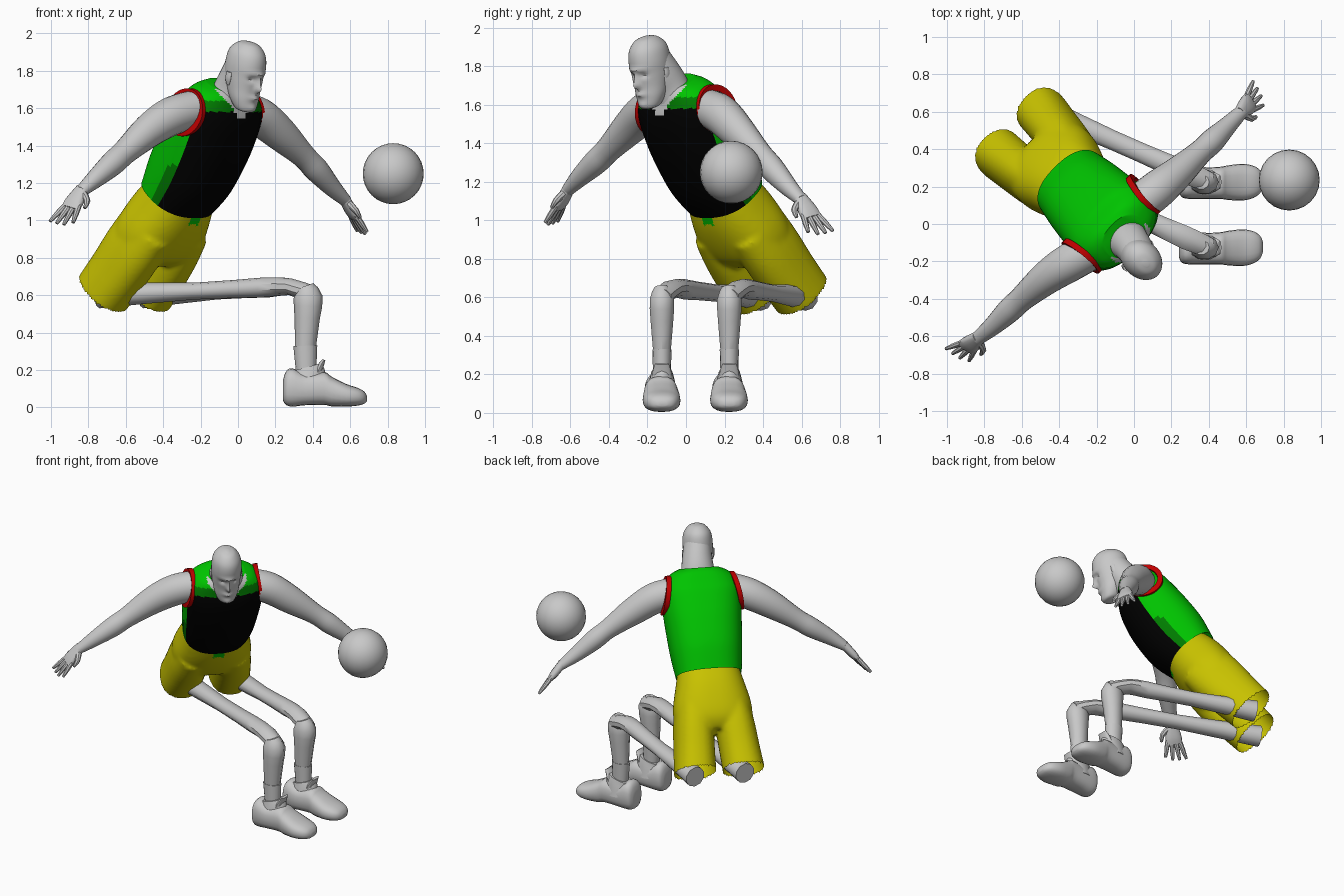
import bpy, bmesh, math
from mathutils import Vector, Matrix

cube = bpy.data.objects.get("Cube")
if cube:
    bpy.data.objects.remove(cube)


def material(name, rgb):
    m = bpy.data.materials.new(name)
    m.use_nodes = True
    m.diffuse_color = (*rgb, 1)
    m.node_tree.nodes["Principled BSDF"].inputs["Base Color"].default_value = (*rgb, 1)
    return m


GREY = material("plain grey", (0.58, 0.58, 0.58))
GREEN = material("jersey green", (0, 0.55, 0))
DARK = material("dark green", (0, 0.2, 0))
BLACK = material("panel black", (0, 0, 0))
RED = material("trim red", (0.52, 0, 0))
YELLOW = material("shorts yellow", (0.58, 0.54, 0))

# Body frame: u forward, v to the figure's left, z up
R = math.sqrt(0.5)
FWD, LEFT, UP, X = Vector((R, -R, 0)), Vector((R, R, 0)), Vector((0, 0, 1)), Vector((1, 0, 0))
ORIGIN = Vector((-0.06, -0.06, 0))


def body(u, v, z):
    return ORIGIN + FWD * u + LEFT * v + UP * z


def local(p):
    return (p - ORIGIN).dot(FWD), (p - ORIGIN).dot(LEFT), p.z


def smooth_rows(rows, sub):
    """Catmull-Rom through rows of numbers."""
    out = []
    for i in range(len(rows) - 1):
        quad = rows[max(i - 1, 0)], rows[i], rows[i + 1], rows[min(i + 2, len(rows) - 1)]
        for t in (k / sub for k in range(sub)):
            out.append([b + 0.5 * t * (c - a + t * (2*a - 5*b + 4*c - d + t * (3*(b - c) + d - a)))
                        for a, b, c, d in zip(*quad)])
    return out + [list(rows[-1])]


def finish(name, bm, mats):
    bmesh.ops.recalc_face_normals(bm, faces=bm.faces)
    me = bpy.data.meshes.new(name)
    bm.to_mesh(me)
    bm.free()
    for m in mats:
        me.materials.append(m)
    ob = bpy.data.objects.new(name, me)
    bpy.context.collection.objects.link(ob)
    bpy.ops.object.select_all(action='DESELECT')
    ob.select_set(True)
    bpy.context.view_layer.objects.active = ob
    bpy.ops.object.shade_smooth_by_angle(angle=math.radians(40))
    return ob


def add_loft(bm, rings, seg=16, power=2.0, rule=None, warp=None, first_cap=True):
    """Skin rings of (centre, axis a, axis b); a points to the angle zero."""
    loops = []
    for c, a, b in rings:
        loop = []
        for t in (2 * math.pi * k / seg for k in range(seg)):
            x, y = (math.copysign(abs(f) ** (2 / power), f) for f in (math.cos(t), math.sin(t)))
            p = c + a * x + b * y
            loop.append(bm.verts.new(warp(p) if warp else p))
        loops.append(loop)
    for lo, hi in zip(loops, loops[1:]):
        for k in range(seg):
            f = bm.faces.new((lo[k], lo[(k + 1) % seg], hi[(k + 1) % seg], hi[k]))
            if rule:
                f.material_index = rule(f.calc_center_median(), math.cos(2 * math.pi * (k + 0.5) / seg))
    for loop in loops[0 if first_cap else 1::len(loops) - 1 if first_cap else len(loops) - 2]:
        bm.faces.new(loop)


def add_tube(bm, path, side=FWD, sub=4, **kw):
    """Path rows: x, y, z, radius along side, radius across."""
    rows = smooth_rows(path, sub)
    pts = [Vector(r[:3]) for r in rows]
    rings = []
    for i, r in enumerate(rows):
        t = (pts[min(i + 1, len(pts) - 1)] - pts[max(i - 1, 0)]).normalized()
        a = (side - t * side.dot(t)).normalized()
        rings.append((pts[i], a * r[3], t.cross(a) * r[4]))
    add_loft(bm, rings, **kw)


def tube(name, path, mats=(GREY,), **kw):
    bm = bmesh.new()
    add_tube(bm, path, **kw)
    return finish(name, bm, mats)


def trunk(rows):
    """Body rows u, v, z, width, depth become path rows."""
    return [(*body(u, v, z), d, w) for u, v, z, w, d in rows]


# Jersey: black front panel with dark green edges, green back and sides, bare V at the neck
def jersey_rule(p, c):
    u, v, z = local(p)
    if c > 0.3 and abs(v) < 0.13 and z > 1.53 + 1.1 * abs(v):
        return 2
    if c > 0.32 and z < 1.64:
        return 1 if z < 1.58 else 3
    return 3 if c > 0.05 and z < 1.3 else 0


tube("jersey", trunk([
    (-0.375, 0, 1.125, 0.215, 0.18), (-0.275, 0, 1.25, 0.235, 0.215), (-0.17, 0, 1.40, 0.25, 0.215),
    (-0.10, 0, 1.51, 0.258, 0.20), (-0.055, 0, 1.59, 0.258, 0.18), (-0.025, 0, 1.65, 0.235, 0.15),
    (-0.002, 0, 1.695, 0.185, 0.125), (0.01, 0, 1.72, 0.125, 0.10)]), (GREEN, BLACK, GREY, DARK),
    seg=72, sub=7, power=2.4, rule=jersey_rule, first_cap=False)

# Shorts: seat and legs fused into one skin, then opened at the hems
bm = bmesh.new()
add_tube(bm, trunk([
    (-0.33, 0, 1.165, 0.195, 0.155), (-0.41, 0, 1.065, 0.225, 0.185), (-0.49, 0, 0.96, 0.255, 0.19),
    (-0.555, 0, 0.88, 0.255, 0.175), (-0.595, 0, 0.82, 0.23, 0.13)]), seg=48, power=2.4)
for s in (1, -1):
    add_tube(bm, trunk([
        (-0.47, s * 0.125, 0.97, 0.115, 0.175), (-0.57, s * 0.137, 0.85, 0.128, 0.178),
        (-0.68, s * 0.15, 0.72, 0.132, 0.168), (-0.79, s * 0.162, 0.60, 0.137, 0.158)]), seg=24, power=2.3)
shorts = finish("shorts", bm, (YELLOW, GREEN))
remesh = shorts.modifiers.new("fuse", 'REMESH')
remesh.mode, remesh.voxel_size = 'VOXEL', 0.013
relax = shorts.modifiers.new("relax", 'SMOOTH')
relax.factor, relax.iterations = 0.5, 8
for name in [m.name for m in shorts.modifiers if m.type in {'REMESH', 'SMOOTH'}]:
    bpy.ops.object.modifier_move_to_index(modifier=name, index=0 if name == "fuse" else 1)
    bpy.ops.object.modifier_apply(modifier=name)
bm = bmesh.new()
bm.from_mesh(shorts.data)
hem, down = body(-0.78, 0, 0.61), (FWD * -0.67 - UP * 0.74)
bmesh.ops.delete(bm, context='FACES',
                 geom=[f for f in bm.faces if (f.calc_center_median() - hem).dot(down) > -0.012])
for f in bm.faces:
    u, v, z = local(f.calc_center_median())
    f.smooth = True
    f.material_index = int(abs(v) < 0.035 and z > 0.975 and f.normal.dot(FWD) > 0.4)
bm.to_mesh(shorts.data)
bm.free()

# Legs, socks and shoes, all pointing along x
for side, y, s in (("left", 0.225, 1), ("right", -0.125, -1)):
    hip, knee = body(-0.80, s * 0.165, 0.60), Vector((0.28, y + 0.05, 0.645))
    tube(side + "_thigh", [
        (*hip, 0.07, 0.07), (*hip.lerp(knee, 0.5), 0.045, 0.055), (*(hip.lerp(knee, 0.85) + UP * 0.003), 0.053, 0.058),
        (*knee, 0.045, 0.065), (0.40, y, 0.60, 0.05, 0.055)], side=UP, seg=10, sub=2)
    tube(side + "_shin", [
        (0.36, y, 0.65, 0.045, 0.04), (0.375, y, 0.59, 0.078, 0.066), (0.37, y, 0.48, 0.068, 0.062),
        (0.36, y, 0.31, 0.055, 0.047)], side=X, seg=10, sub=2)
    tube(side + "_sock", [(0.36, y, 0.33, 0.064, 0.05), (0.365, y, 0.16, 0.052, 0.045)], side=X, sub=1)
    tube(side + "_shoe_cuff", [(0.375, y, 0.10, 0.10, 0.08), (0.375, y, 0.17, 0.095, 0.066),
                               (0.365, y, 0.215, 0.085, 0.054)], side=X)
    tube(side + "_shoe_tongue", [(0.41, y, 0.15, 0.03, 0.055), (0.435, y, 0.21, 0.02, 0.05),
                                 (0.46, y, 0.255, 0.008, 0.036)], side=X, sub=2)
    profile = [(0.24, 0.04, 0.04, 0.14), (0.255, 0.07, 0.015, 0.19), (0.29, 0.08, 0.005, 0.21),
               (0.36, 0.083, 0.012, 0.18), (0.46, 0.086, 0.014, 0.19),
               (0.50, 0.092, 0.006, 0.165), (0.58, 0.098, 0.005, 0.125), (0.64, 0.085, 0.01, 0.105),
               (0.675, 0.06, 0.02, 0.085), (0.69, 0.025, 0.035, 0.06)]
    bm = bmesh.new()
    add_loft(bm, [(Vector((x, y - 0.01 + 0.03 * (x - 0.3), (lo + hi) / 2)), Vector((0, w, 0)), UP * (hi - lo) / 2)
                  for x, w, lo, hi in smooth_rows(profile, 3)], seg=20, power=2.5)
    finish(side + "_shoe", bm, [GREY])

# Arms and hands: path, fingertip, spread direction of the fingers
arms = {
    "left": ([(0.02, 0.10, 1.585, 0.10, 0.10), (0.12, 0.18, 1.55, 0.103, 0.103), (0.23, 0.27, 1.46, 0.088, 0.092),
              (0.35, 0.38, 1.345, 0.066, 0.066), (0.42, 0.445, 1.27, 0.066, 0.066), (0.50, 0.525, 1.18, 0.05, 0.05),
              (0.575, 0.60, 1.105, 0.037, 0.031)], (0.665, 0.70, 0.94), (0.35, -0.93, 0)),
    "right": ([(-0.22, -0.14, 1.60, 0.10, 0.10), (-0.35, -0.21, 1.56, 0.103, 0.103), (-0.47, -0.29, 1.485, 0.09, 0.092),
               (-0.60, -0.40, 1.37, 0.068, 0.068), (-0.67, -0.465, 1.305, 0.066, 0.066),
               (-0.76, -0.55, 1.225, 0.05, 0.05), (-0.84, -0.615, 1.155, 0.037, 0.031)],
              (-0.945, -0.70, 0.99), (0.9, -0.43, 0))}
for side, (path, tip, spread) in arms.items():
    s = 1 if side == "left" else -1
    tube(side + "_arm", path, seg=20)
    wrist, spread = Vector(path[-1][:3]), Vector(spread)
    reach = Vector(tip) - wrist
    knuckle = wrist + reach * 0.55
    tube(side + "_palm", [(*(wrist - reach * 0.1), 0.036, 0.028), (*wrist.lerp(knuckle, 0.6), 0.054, 0.026),
                          (*knuckle, 0.054, 0.018)], side=spread, seg=14, power=2.5)
    for k in range(4):
        off = (k - 1.5) / 1.5
        base = knuckle - reach * 0.08 + spread * 0.041 * off
        end = base + reach * (0.62 - 0.1 * abs(off - 0.2)) + spread * 0.03 * off
        tube(f"{side}_finger_{k + 1}", [(*base, 0.016, 0.016), (*base.lerp(end, 0.5), 0.015, 0.015),
                                        (*end, 0.009, 0.009)], seg=8, sub=2)
    a = wrist + reach * 0.1 + spread * 0.03
    b = a + reach * 0.22 + spread * 0.045
    tube(side + "_thumb", [(*a, 0.02, 0.02), (*b, 0.017, 0.017),
                           (*(b + reach * 0.22 + spread * 0.01), 0.009, 0.009)], side=LEFT, seg=8, sub=2)

    # Red armhole trim around the shoulder
    bm = bmesh.new()
    loops = []
    for t in (2 * math.pi * k / 32 for k in range(32)):
        out = FWD * math.cos(t) + UP * math.sin(t)
        c = body(-0.075, s * (0.236 - 0.02 * math.sin(t) - 0.012 * math.cos(t)), 1.578) + out * 0.124
        loops.append([bm.verts.new(c + out * dx + LEFT * s * dy)
                      for dx, dy in ((-0.03, -0.02), (0.004, -0.02), (0.004, 0.012), (-0.03, 0.012))])
    for p, q in zip(loops, loops[1:] + loops[:1]):
        for j in range(4):
            bm.faces.new((p[j], p[(j + 1) % 4], q[(j + 1) % 4], q[j]))
    finish(side + "_armhole_trim", bm, [RED])

# Neck
tube("neck", trunk([(0.01, 0, 1.62, 0.13, 0.10), (0.045, 0, 1.70, 0.108, 0.10),
                    (0.09, -0.005, 1.765, 0.098, 0.10), (0.135, -0.015, 1.83, 0.09, 0.095)]), seg=24)

# Head: smooth skull with a face raised from it
TILT = math.radians(15)
HF, HU = FWD * math.cos(TILT) - UP * math.sin(TILT), FWD * math.sin(TILT) + UP * math.cos(TILT)
HC = body(0.155, -0.02, 1.805)
# Bumps: lateral, height, lateral spread, height spread, amount
bumps = [(0, -0.075, 0.014, 0.022, 0.034), (0, -0.04, 0.011, 0.03, 0.016), (0, 0.005, 0.06, 0.013, 0.010),
         (0.04, -0.028, 0.018, 0.014, -0.015), (0, -0.128, 0.03, 0.013, 0.013), (0, -0.185, 0.03, 0.018, 0.010)]


def face_warp(p):
    f, l, h = ((p - HC).dot(axis) for axis in (HF, LEFT, HU))
    return p + HF * (f > 0.02) * sum(k * math.exp(-((abs(l) - a) / sa) ** 2 - ((h - b) / sb) ** 2)
                                     for a, b, sa, sb, k in bumps)


skull = [(0.156, 0, 0.012, 0.016), (0.142, -0.002, 0.052, 0.066), (0.10, -0.003, 0.086, 0.107), (0.04, 0, 0.098, 0.12),
         (-0.03, 0.002, 0.096, 0.115), (-0.09, 0.014, 0.089, 0.098), (-0.15, 0.034, 0.078, 0.08),
         (-0.20, 0.055, 0.055, 0.054), (-0.212, 0.062, 0.025, 0.025)]
bm = bmesh.new()
add_loft(bm, [(HC + HU * h + HF * f, HF * d, LEFT * w) for h, f, w, d in smooth_rows(skull, 6)], seg=64, warp=face_warp)
finish("head", bm, [GREY])
for side, s in (("left", 1), ("right", -1)):
    c = HC - HU * 0.05 - HF * 0.015 + LEFT * s * 0.09
    tube(side + "_ear", [(*(c - HU * 0.035), 0.01, 0.006), (*(c + LEFT * s * 0.006), 0.02, 0.011),
                         (*(c + HU * 0.035 + LEFT * s * 0.008), 0.018, 0.008)], side=HF, seg=10, sub=3)

# Ball
bm = bmesh.new()
bmesh.ops.create_uvsphere(bm, u_segments=24, v_segments=16, radius=0.163,
                          matrix=Matrix.Translation((0.83, 0.235, 1.25)))
finish("ball", bm, [GREY])
